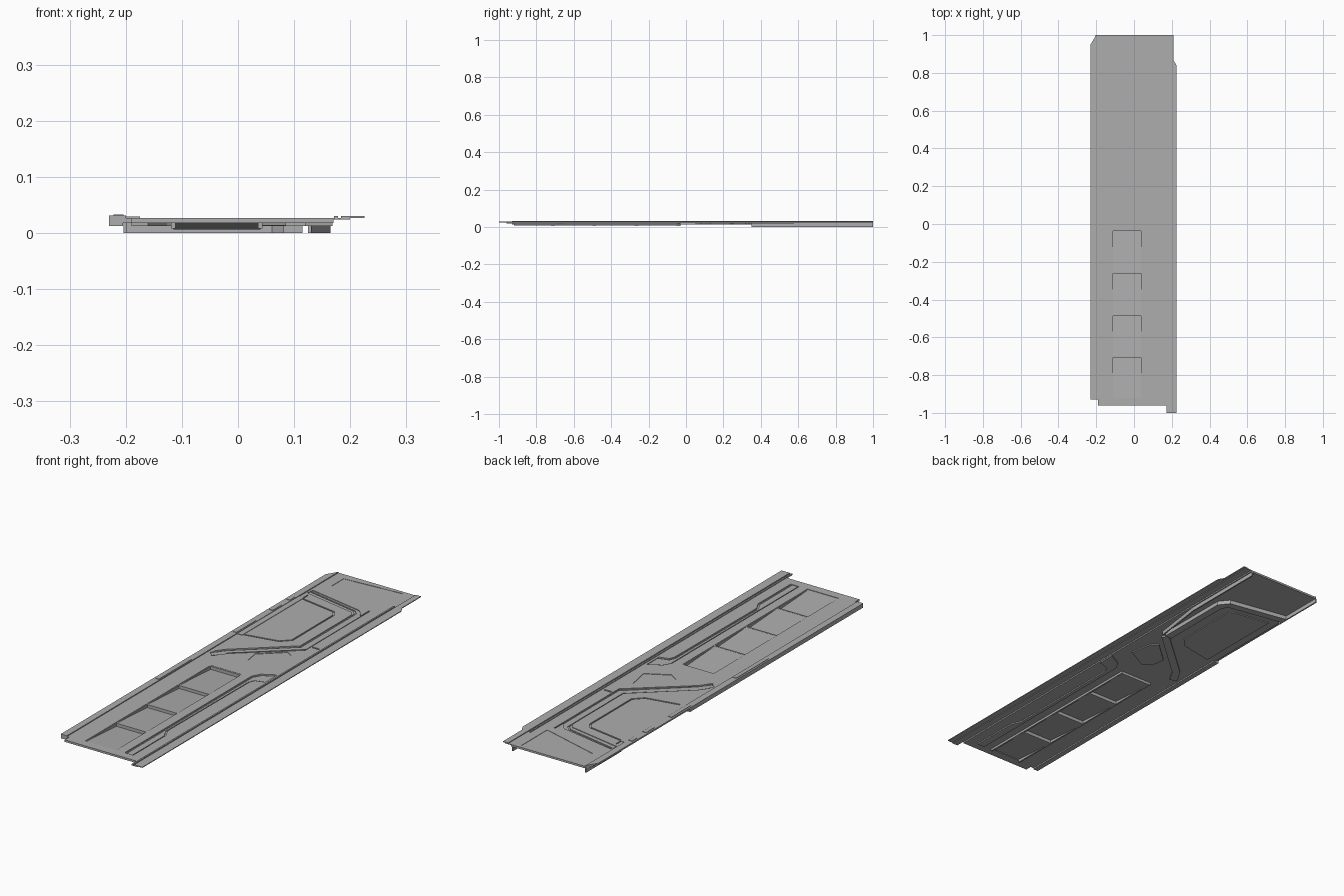
import bpy
import bmesh
from mathutils import Vector

old = bpy.data.objects.get("Cube")
if old:
    bpy.data.objects.remove(old, do_unlink=True)

grey = bpy.data.materials.new("panel grey")
grey.use_nodes = True
grey.diffuse_color = (0.42, 0.42, 0.42, 1)
grey.node_tree.nodes["Principled BSDF"].inputs["Base Color"].default_value = grey.diffuse_color

TOP = 0.027     # upper face of the main plate
UNDER = 0.018   # lower face of the main plate


def slab(name, outline, low, high, axis="z"):
    """Extrude an outline along z, or a (y, z) profile along x."""
    def place(a, b, depth):
        return (a, b, depth) if axis == "z" else (depth, a, b)
    bm = bmesh.new()
    face = bm.faces.new([bm.verts.new(place(a, b, low)) for a, b in outline])
    extruded = bmesh.ops.extrude_face_region(bm, geom=[face])
    moved = [v for v in extruded["geom"] if isinstance(v, bmesh.types.BMVert)]
    bmesh.ops.translate(bm, verts=moved, vec=place(0, 0, high - low))
    bmesh.ops.recalc_face_normals(bm, faces=bm.faces)
    mesh = bpy.data.meshes.new(name)
    bm.to_mesh(mesh)
    bm.free()
    mesh.materials.append(grey)
    obj = bpy.data.objects.new(name, mesh)
    bpy.context.scene.collection.objects.link(obj)
    return obj


def rect(x0, x1, y0, y1):
    return [(x0, y0), (x1, y0), (x1, y1), (x0, y1)]


def ribbon(path, width):
    """Outline of a mitred band that follows an open path."""
    pts = [Vector(p) for p in path]
    left, right = [], []
    for i, p in enumerate(pts):
        before = (p - pts[i - 1]).normalized() if i else None
        after = (pts[i + 1] - p).normalized() if i + 1 < len(pts) else None
        before, after = before or after, after or before
        n = Vector((-before.y, before.x))
        m = (n + Vector((-after.y, after.x))).normalized()
        side = m * (width / 2 / m.dot(n))
        left.append(tuple(p + side))
        right.append(tuple(p - side))
    return left + right[::-1]


def cut(target, outline, depth):
    """Sink an outline into the top of the target."""
    cutter = slab("cutter", outline, TOP - depth, TOP + 0.02)
    cutter.hide_render = True
    mod = target.modifiers.new("recess", "BOOLEAN")
    mod.operation = "DIFFERENCE"
    mod.solver = "EXACT"
    mod.object = cutter
    bpy.context.view_layer.update()
    graph = bpy.context.evaluated_depsgraph_get()
    mesh = bpy.data.meshes.new_from_object(target.evaluated_get(graph))
    target.modifiers.clear()
    target.data = mesh
    bpy.data.objects.remove(cutter, do_unlink=True)


# Main plate with stepped front and clipped rear corner
plate = slab("main_plate", [(-0.215, -0.93), (-0.19, -0.93), (-0.19, -0.96), (0.17, -0.96),
                            (0.17, 1), (-0.2, 1), (-0.215, 0.97)], UNDER, TOP)

# Louvre opening, stopped at the front and rear edges
bay_left, bay_right = -0.115, 0.04
bay_edges = [-0.92, -0.70, -0.48, -0.255, -0.03]
cut(plate, rect(bay_left, bay_right, bay_edges[0], bay_edges[-1]), 0.02)

# Curved channel around the rear pod
channel = [(-0.19, 0.785), (0.07, 0.735), (0.098, 0.70), (0.098, 0.33), (-0.14, 0.12), (-0.175, 0.06)]
cut(plate, ribbon(channel, 0.034), 0.003)
for path, width in [
    ([(-0.19, 0.79), (0.06, 0.74), (0.08, 0.72), (0.08, 0.33), (-0.15, 0.13), (-0.18, 0.09)], 0.007),
    ([(0.115, 0.77), (0.115, 0.31), (-0.13, 0.1), (-0.17, 0.05)], 0.006),
    ([(0.125, 0.35), (0.165, 0.35), (0.165, 0.85)], 0.007),
]:
    cut(plate, ribbon(path, width), 0.006)

# Pod cover seam
pod = [(-0.175, 0.71), (0, 0.68), (0.018, 0.655), (0.018, 0.36), (-0.02, 0.32), (-0.175, 0.29)]
cut(plate, ribbon(pod, 0.007), 0.005)
cut(plate, ribbon([(-0.178, 0.75), (-0.178, 0.28)], 0.005), 0.005)

# Trough beside the louvres
trough_outer = [(0.168, 0.05), (0.105, 0.015), (0.085, -0.02), (0.085, -0.92)]
trough_inner = [(0.168, -0.03), (0.115, -0.045), (0.104, -0.07), (0.1, -0.65), (0.12, -0.69), (0.12, -0.92)]
cut(plate, trough_outer + trough_inner[::-1], 0.003)
for path in (trough_outer, trough_inner):
    cut(plate, ribbon(path, 0.007), 0.006)

# Faceted recess in the middle and shallow rear panel
facet = [(-0.02, 0.1), (0.02, 0.075), (0.12, 0.13), (0.1, 0.235), (0.07, 0.255), (-0.03, 0.165)]
cut(plate, facet, 0.002)
cut(plate, [(-0.15, 0.88), (0.13, 0.8), (0.13, 0.985), (-0.15, 0.965)], 0.0015)

# Sloping louvres, each ending in a step at its rear
for front, rear in zip(bay_edges, bay_edges[1:]):
    slab("louvre", [(front, 0.025), (rear - 0.006, 0.012), (rear - 0.006, TOP - 0.001), (rear, TOP - 0.001),
                    (rear, 0.006), (rear - 0.012, 0.006), (front, 0.021)], bay_left, bay_right, "x")
for x in (bay_left, bay_right):
    slab("louvre_side_rail", rect(x - 0.004, x + 0.004, bay_edges[0], bay_edges[-1]), 0.008, 0.025)

# Raised left lip and its lower side skirt
slab("left_lip", [(-0.23, -0.93), (-0.2, -0.93), (-0.2, 1), (-0.23, 0.95)], 0.024, 0.031)
slab("left_lip_cap", rect(-0.226, -0.175, 0.28, 0.72), TOP - 0.001, 0.029)
slab("left_skirt", rect(-0.23, -0.205, -0.93, 0.3), 0.012, 0.026)
for y0, y1 in ((-0.27, -0.04), (0.28, 0.42), (0.54, 0.6), (0.66, 0.7)):
    slab("lip_latch", rect(-0.222, -0.204, y0, y1), 0.03, 0.033)

# Thin right trim strip carried on a ledge
slab("right_trim", [(0.184, -1), (0.225, -1), (0.225, 0.84), (0.21, 0.865), (0.21, 1), (0.184, 1)],
     TOP, 0.0305)
slab("right_trim_rail", rect(0.171, 0.178, -1, 0.86), 0.024, 0.0305)
slab("right_ledge", rect(0.16, 0.2, -0.96, 1), 0.024, 0.0275 - 0.0005)
slab("trim_front_tab", rect(0.174, 0.2, -1, -0.95), 0.024, TOP)

# Underside ridges formed by the channel and trough
slab("deep_ridge", ribbon([(-0.2, 0.785)] + channel[1:3] + [(0.098, 0.35)], 0.034), 0, UNDER + 0.001)
slab("diagonal_ridge", ribbon(channel[3:], 0.034), 0.012, UNDER + 0.001)
slab("trough_ridge", trough_outer + trough_inner[::-1], 0.0125, UNDER + 0.001)
slab("facet_boss", facet, 0.013, UNDER + 0.001)
slab("pod_pan", pod, 0.014, UNDER + 0.001)

# Side walls hanging below the rear end
slab("right_rear_wall", ribbon([(0.128, 0.35), (0.162, 0.6), (0.162, 1)], 0.006), 0, UNDER + 0.001)
slab("left_rear_wall", ribbon([(-0.201, 0.75), (-0.201, 1)], 0.006), 0, UNDER + 0.001)
